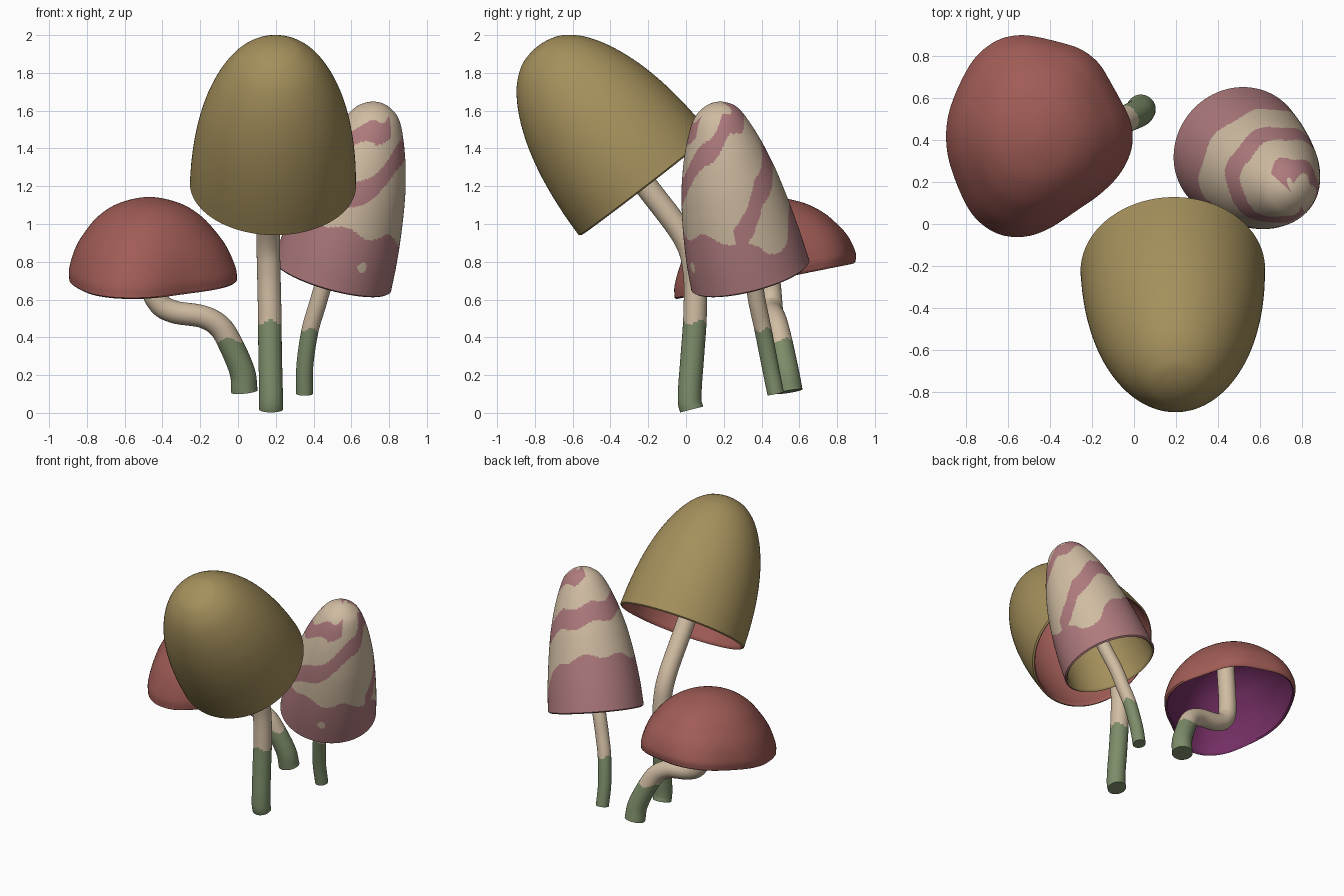
import bpy, bmesh, math
from mathutils import Vector

if "Cube" in bpy.data.objects:
    bpy.data.objects.remove(bpy.data.objects["Cube"])

def material(name, rgb):
    m = bpy.data.materials.new(name)
    m.diffuse_color = (*rgb, 1)
    m.use_nodes = True
    m.node_tree.nodes["Principled BSDF"].inputs["Base Color"].default_value = m.diffuse_color
    return m

RED = material("brick_red", (.352, .107, .093))
OLIVE = material("olive", (.376, .279, .107))
CREAM = material("cream", (.631, .503, .361))
PINK = material("dusty_pink", (.425, .195, .205))
GREEN = material("moss_green", (.205, .265, .143))
PURPLE = material("purple", (.175, .028, .128))

def spline(points, steps):
    """Catmull-Rom curve through the points."""
    p = [Vector(q) for q in points]
    p = [2 * p[0] - p[1]] + p + [2 * p[-1] - p[-2]]
    out = []
    for i in range(1, len(p) - 2):
        a, b, c, d = p[i - 1:i + 3]
        for s in range(steps):
            t = s / steps
            out.append(.5 * (2 * b + (c - a) * t + (2 * a - 5 * b + 4 * c - d) * t * t
                             + (3 * b - a - 3 * c + d) * t ** 3))
    return out + [p[-2]]

def lerp_table(x, table):
    if x <= table[0][0]:
        return table[0][1]
    for (x0, y0), (x1, y1) in zip(table, table[1:]):
        if x <= x1:
            return y0 + (y1 - y0) * (x - x0) / (x1 - x0)
    return table[-1][1]

def finish(bm, name, mats):
    bmesh.ops.recalc_face_normals(bm, faces=bm.faces)
    me = bpy.data.meshes.new(name)
    bm.to_mesh(me)
    bm.free()
    for m in mats:
        me.materials.append(m)
    ob = bpy.data.objects.new(name, me)
    bpy.context.collection.objects.link(ob)
    bpy.context.view_layer.objects.active = ob
    ob.select_set(True)
    bpy.ops.object.shade_smooth_by_angle(angle=math.radians(50))
    ob.select_set(False)
    return ob

def cap(name, profile, place, mats, paint=lambda a, d: 0, seg=128, steps=8, thick=.02):
    """Hollow cap: outer wall, rounded lip and inner wall (last material)."""
    r, d = profile[-2]
    outer = [(v.x, v.y) for v in spline([(r, d, 0) for r, d in profile + [(-r, d)]], steps)]
    outer = outer[:steps * (len(profile) - 1)]
    H = profile[-1][1]
    inner = [(max(r - thick, .003), d * (H - thick) / H) for r, d in outer]
    lip = [(profile[0][0] - thick / 2, -.008)]
    rows = outer[::-1] + lip + inner
    n_out = len(outer)
    bm = bmesh.new()
    rings = [[bm.verts.new(place(r, math.tau * i / seg, d)) for i in range(seg)] for r, d in rows]
    for j in range(len(rows) - 1):
        for i in range(seg):
            k = (i + 1) % seg
            f = bm.faces.new((rings[j][i], rings[j][k], rings[j + 1][k], rings[j + 1][i]))
            if j < n_out:
                f.material_index = paint(360 * (i + .5) / seg, (rows[j][1] + rows[j + 1][1]) / 2)
            else:
                f.material_index = len(mats) - 1
    for ring, y, idx in ((rings[0], H, paint(0, H)), (rings[-1], H - thick, len(mats) - 1)):
        c = bm.verts.new(place(0, 0, y))
        for i in range(seg):
            bm.faces.new((ring[i], ring[(i + 1) % seg], c)).material_index = idx
    finish(bm, name, mats)

def on_axis(center, axis, bend=0):
    q = Vector((0, 0, 1)).rotation_difference(Vector(axis).normalized())
    return lambda r, a, d: Vector(center) + q @ Vector(
        (r * math.cos(a), r * math.sin(a) + bend * d * d, d))

def stem(name, path, r0, r1, green_top, seg=48, steps=16):
    """Bent tube, mossy below green_top with a wavy border."""
    pts = spline(path, steps)
    bm = bmesh.new()
    rings, side, n = [], Vector((1, 0, 0)), len(pts)
    for i, p in enumerate(pts):
        t = (pts[min(i + 1, n - 1)] - pts[max(i - 1, 0)]).normalized()
        side = (side - t * side.dot(t)).normalized()
        up, r = t.cross(side), r0 + (r1 - r0) * min(1, 2 * i / n)
        rings.append([bm.verts.new(p + r * (math.cos(a) * side + math.sin(a) * up))
                      for a in (math.tau * k / seg for k in range(seg))])
    for a, b in zip(rings, rings[1:]):
        for i in range(seg):
            k = (i + 1) % seg
            f = bm.faces.new((a[i], a[k], b[k], b[i]))
            wave = .012 * math.sin(3 * math.tau * i / seg)
            f.material_index = int(f.calc_center_median().z > green_top + wave)
    bm.faces.new(rings[0])
    bm.faces.new(rings[-1]).material_index = 1
    finish(bm, name, [GREEN, CREAM])

# Tall mushroom leaning to the front: olive cap, red lining
cap("olive_cap", [(.44, 0), (.434, .14), (.42, .28), (.396, .42), (.358, .56), (.3, .7),
                  (.226, .815), (.142, .888), (.07, .916), (0, .924)],
    on_axis((.185, -.22, 1.21), (.02, -.61, .79)), [OLIVE, RED])
stem("olive_cap_stem", [(.175, .03, .018), (.175, .02, .06), (.174, .022, .15), (.17, .035, .32),
                        (.168, .048, .52), (.163, .045, .75), (.16, -.01, .93), (.165, -.21, 1.2),
                        (.175, -.42, 1.47), (.19, -.74, 1.88)], .063, .062, .48)

# Striped mushroom: two spiral bands over a wavy pink base, olive lining
BASE = [(0, .27), (25, .16), (50, .18), (80, .34), (135, .38), (200, .34), (270, .32), (320, .32), (360, .27)]
SPIRALS = [[(-150, .33), (-90, .52), (-30, .75), (20, .86), (135, .93)],
           [(-5, .27), (15, .34), (35, .5), (80, .62), (135, .66), (200, .71), (270, .85), (310, .87)]]

def stripes(a, d):
    if d < lerp_table(a, BASE) + .02 * math.sin(math.radians(7 * a)):
        spot = math.hypot((a - 295) * .0055, d - .15) < .028
        return 0 if spot else 1
    for table in SPIRALS:
        for turn in (a - 360, a, a + 360):
            if table[0][0] <= turn <= table[-1][0]:
                mid = lerp_table(turn, table) + .015 * math.sin(math.radians(6 * a))
                if abs(d - mid) < .07 - .025 * max(0, d - .6) / .35:
                    return 1
    return 0

cap("striped_cap", [(.322, 0), (.312, .15), (.295, .3), (.272, .45), (.247, .57), (.2, .73),
                    (.135, .88), (.075, .94), (0, .962)],
    on_axis((.5, .34, .73), (.26, -.24, .935), .045), [CREAM, PINK, OLIVE], stripes, seg=220, steps=16)
stem("striped_cap_stem", [(.352, .475, .1), (.354, .445, .25), (.38, .41, .43), (.42, .38, .57),
                          (.46, .355, .7), (.55, .29, .95), (.725, .15, 1.57)], .044, .046, .44)

# Low mushroom: lopsided red cap, purple lining
OUTLINE = [(-18, .452), (0, .472), (30, .425), (55, .47), (81, .45), (102, .495), (121, .485),
           (147, .427), (180, .422), (211, .43), (239, .5), (258, .5), (296, .39),
           (318, .404), (342, .452), (360, .472), (390, .425)]

def red_place(r, a, d):
    deg = math.degrees(a)
    rim = sum(lerp_table(deg + o, OUTLINE) for o in (-10, -5, 0, 5, 10)) / 5
    w = 1 - max(0, d) / .44
    r *= 1 + w * (rim / .455 - 1)
    y = r * math.sin(a) * (1 + .12 * (1 - w))
    return Vector((-.47 + r * math.cos(a), .42 + y, .705 + d + .2 * y * (.2 + .8 * w)))

cap("red_cap", [(.455, 0), (.451, .06), (.412, .16), (.36, .24), (.275, .335), (.16, .405), (0, .438)],
    red_place, [RED, PURPLE])
stem("red_cap_stem", [(.034, .548, .113), (.022, .53, .22), (-.042, .5, .37), (-.1, .48, .46),
                      (-.19, .465, .51), (-.34, .455, .535), (-.42, .45, .585), (-.455, .44, .7),
                      (-.465, .4, 1.1)], .07, .06, .385)
